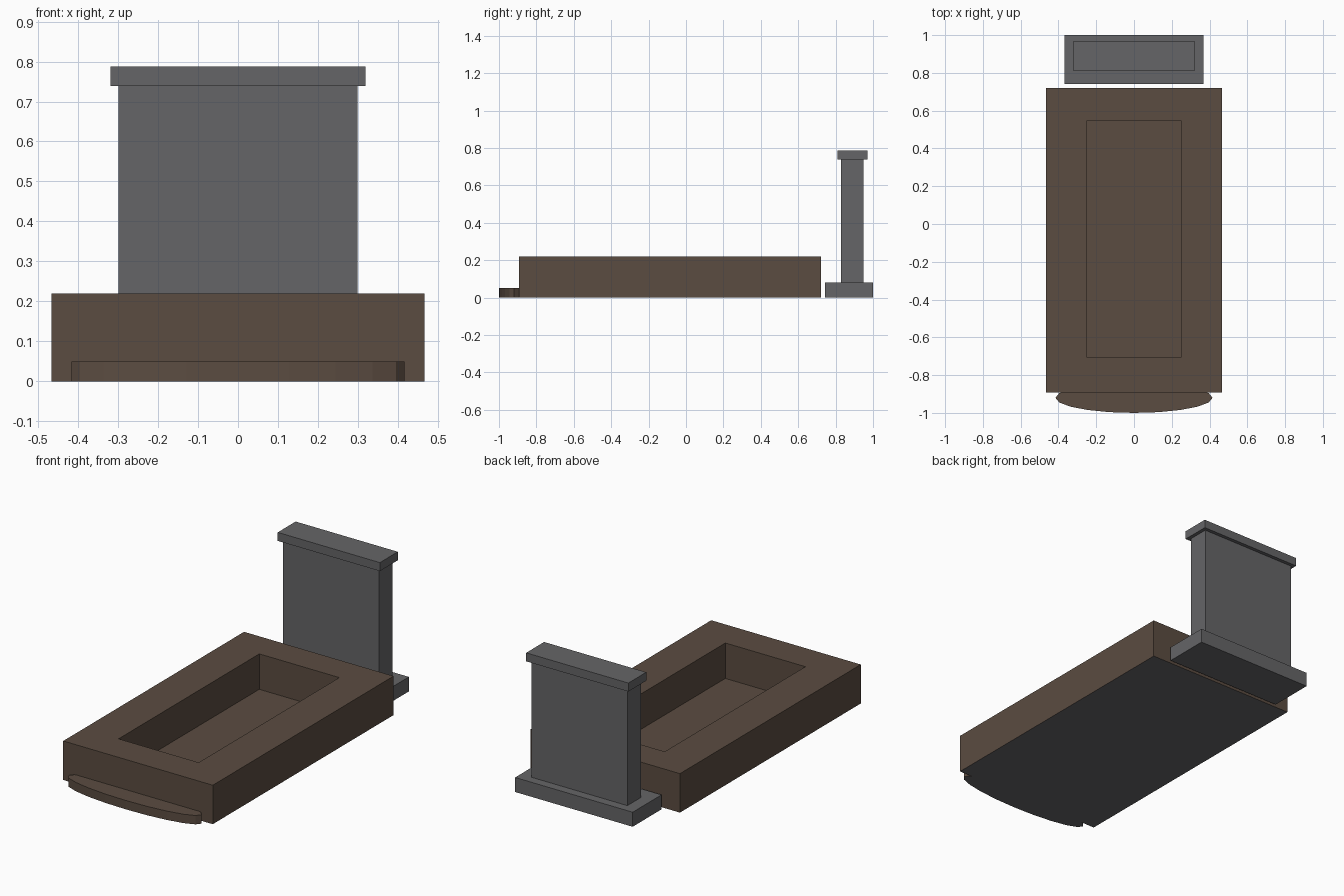
import bpy, bmesh, math

if "Cube" in bpy.data.objects:
    bpy.data.objects.remove(bpy.data.objects["Cube"])


def material(name, hex_rgb):
    lin = [((c / 255 + 0.055) / 1.055) ** 2.4 for c in hex_rgb]
    m = bpy.data.materials.new(name)
    m.diffuse_color = (*lin, 1)
    m.use_nodes = True
    m.node_tree.nodes["Principled BSDF"].inputs["Base Color"].default_value = m.diffuse_color
    return m


STONE = material("grey stone", (0x65, 0x65, 0x67))
EARTH = material("brown earth", (0x5B, 0x4C, 0x41))


def rect(hx, y0, y1, z):
    return [(-hx, y0, z), (hx, y0, z), (hx, y1, z), (-hx, y1, z)]


def stack(name, rings, mats):
    """Closed solid made by joining rings in order and capping both ends."""
    bm = bmesh.new()
    loops = [[bm.verts.new(p) for p in ring] for ring in rings]
    n = len(loops[0])
    bm.faces.new(loops[0][::-1])
    bm.faces.new(loops[-1])
    for a, b in zip(loops, loops[1:]):
        for i in range(n):
            j = (i + 1) % n
            bm.faces.new((a[i], a[j], b[j], b[i]))
    bm.normal_update()
    # the underside resting on the ground is stone
    for f in bm.faces:
        if len(mats) > 1 and f.normal.z < -0.9:
            f.material_index = 1
    me = bpy.data.meshes.new(name)
    bm.to_mesh(me)
    bm.free()
    for m in mats:
        me.materials.append(m)
    ob = bpy.data.objects.new(name, me)
    bpy.context.collection.objects.link(ob)
    return ob


# Earth bed with a sunken rectangular pit
bed, pit = (0.467, -0.892, 0.721), (0.25, -0.708, 0.547)
stack("earth_bed", [rect(*bed, 0), rect(*bed, 0.22), rect(*pit, 0.22), rect(*pit, 0.02)],
      [EARTH, STONE])

# Low rounded step at the foot: front part of a flat ellipse, ending inside the bed
angles = [math.radians(a) for a in range(162, 379, 18)]
step = [(0.416 * math.cos(a), -0.92 - 0.08 * math.sin(a - math.pi), 0) for a in angles]
step = [(x, -0.92 + 0.08 * math.sin(a), 0) for (x, _, _), a in zip(step, angles)]
step = step + [(0.36, -0.885, 0), (-0.36, -0.885, 0)]
stack("foot_step", [step, [(x, y, 0.05) for x, y, _ in step]], [EARTH, STONE])

# Headstone: plinth, slab and cap
for name, hx, y0, y1, z0, z1 in (
        ("headstone_plinth", 0.367, 0.742, 1.0, 0, 0.082),
        ("headstone_slab", 0.299, 0.83, 0.95, 0.082, 0.739),
        ("headstone_cap", 0.319, 0.81, 0.97, 0.739, 0.787)):
    stack(name, [rect(hx, y0, y1, z0), rect(hx, y0, y1, z1)], [STONE])
